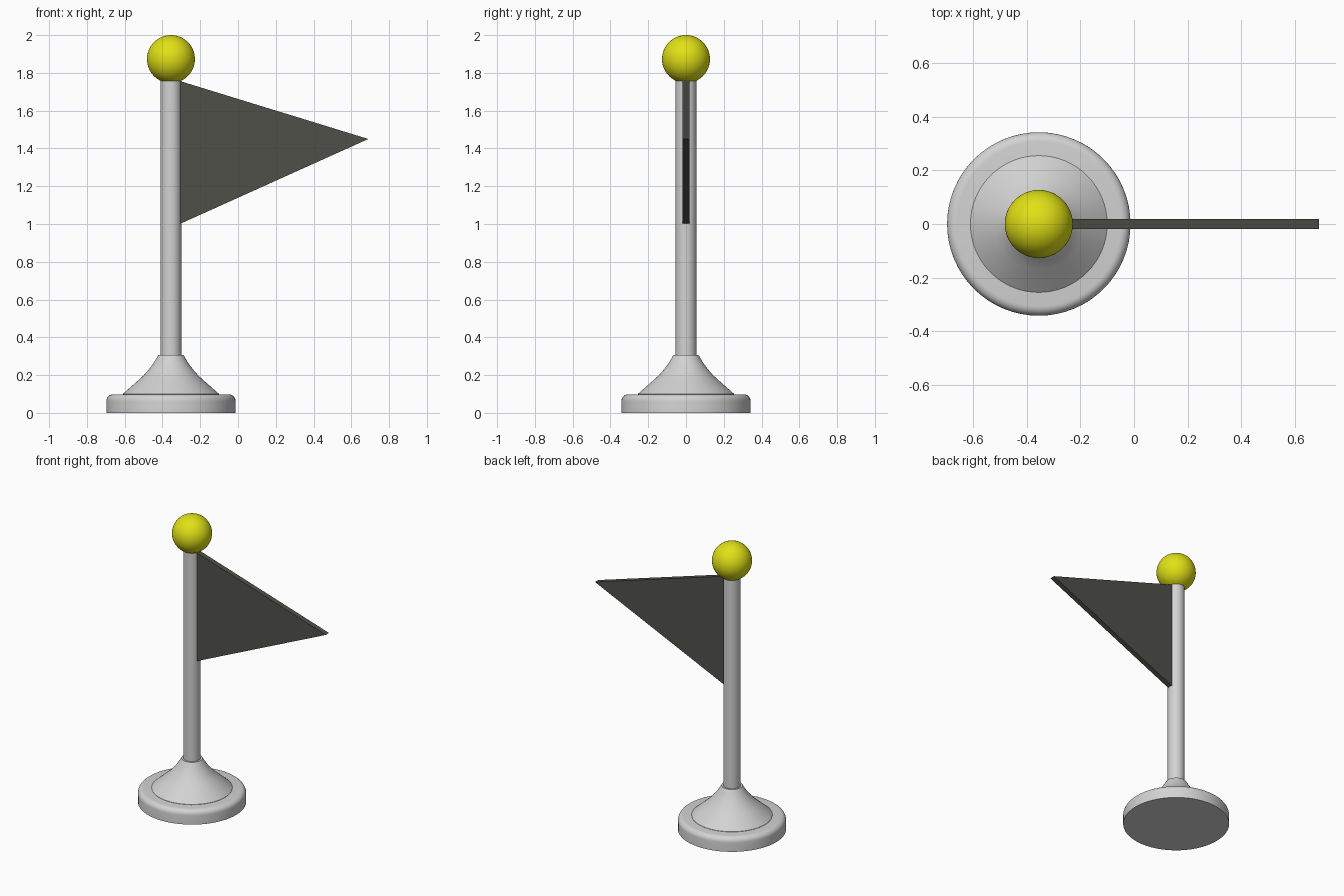
import bpy, bmesh, math
from mathutils import Vector

cube = bpy.data.objects.get("Cube")
if cube:
    bpy.data.objects.remove(cube, do_unlink=True)

AXIS_X = -0.355


def material(name, rgb):
    m = bpy.data.materials.new(name)
    m.use_nodes = True
    m.diffuse_color = (*rgb, 1)
    m.node_tree.nodes["Principled BSDF"].inputs["Base Color"].default_value = (*rgb, 1)
    return m


white = material("light grey", (0.65, 0.65, 0.65))
charcoal = material("charcoal", (0.08, 0.08, 0.068))
yellow = material("yellow", (0.75, 0.75, 0.008))


def finish(name, bm, mat, location, smooth=True):
    bmesh.ops.recalc_face_normals(bm, faces=bm.faces)
    mesh = bpy.data.meshes.new(name)
    bm.to_mesh(mesh)
    bm.free()
    mesh.materials.append(mat)
    obj = bpy.data.objects.new(name, mesh)
    obj.location = location
    bpy.context.collection.objects.link(obj)
    if smooth:
        bpy.ops.object.select_all(action="DESELECT")
        obj.select_set(True)
        bpy.context.view_layer.objects.active = obj
        bpy.ops.object.shade_smooth_by_angle(angle=math.radians(35))
    return obj


def lathe(name, profile, mat, steps=64):
    """Spin a (radius, height) profile around the pole axis."""
    bm = bmesh.new()
    verts = [bm.verts.new((r, 0, z)) for r, z in profile]
    edges = [bm.edges.new(pair) for pair in zip(verts, verts[1:])]
    bmesh.ops.spin(bm, geom=verts + edges, cent=(0, 0, 0), axis=(0, 0, 1),
                   angle=math.tau, steps=steps)
    bmesh.ops.remove_doubles(bm, verts=bm.verts, dist=0.0001)
    return finish(name, bm, mat, (AXIS_X, 0, 0))


# Round foot with a softened top rim
R, H, F = 0.342, 0.098, 0.035
rim = [(R - F + F * math.cos(a), H - F + F * math.sin(a))
       for a in (math.pi / 2 * i / 6 for i in range(7))]
lathe("base", [(0, 0), (R, 0)] + rim + [(0, H)], white)

# Flared collar, straight below and curving into the pole
lathe("collar", [(0, 0.09), (0.255, 0.09), (0.255, 0.1), (0.17, 0.175), (0.145, 0.198),
                 (0.122, 0.224), (0.1, 0.252), (0.083, 0.278), (0.067, 0.306),
                 (0, 0.306)], white)

# Pole
lathe("pole", [(0, 0.28), (0.055, 0.28), (0.055, 1.757), (0, 1.757)], white)

# Ball finial
bm = bmesh.new()
bmesh.ops.create_uvsphere(bm, u_segments=48, v_segments=32, radius=0.127)
finish("ball", bm, yellow, (AXIS_X, 0, 1.873))

# Triangular pennant
bm = bmesh.new()
T = 0.036
face = bm.faces.new([bm.verts.new((x, -T / 2, z))
                     for x, z in ((-0.308, 1.757), (0.69, 1.45), (-0.308, 1.0))])
result = bmesh.ops.extrude_face_region(bm, geom=[face])
bmesh.ops.translate(bm, vec=Vector((0, T, 0)),
                    verts=[g for g in result["geom"] if isinstance(g, bmesh.types.BMVert)])
finish("flag", bm, charcoal, (0, 0, 0), smooth=False)
